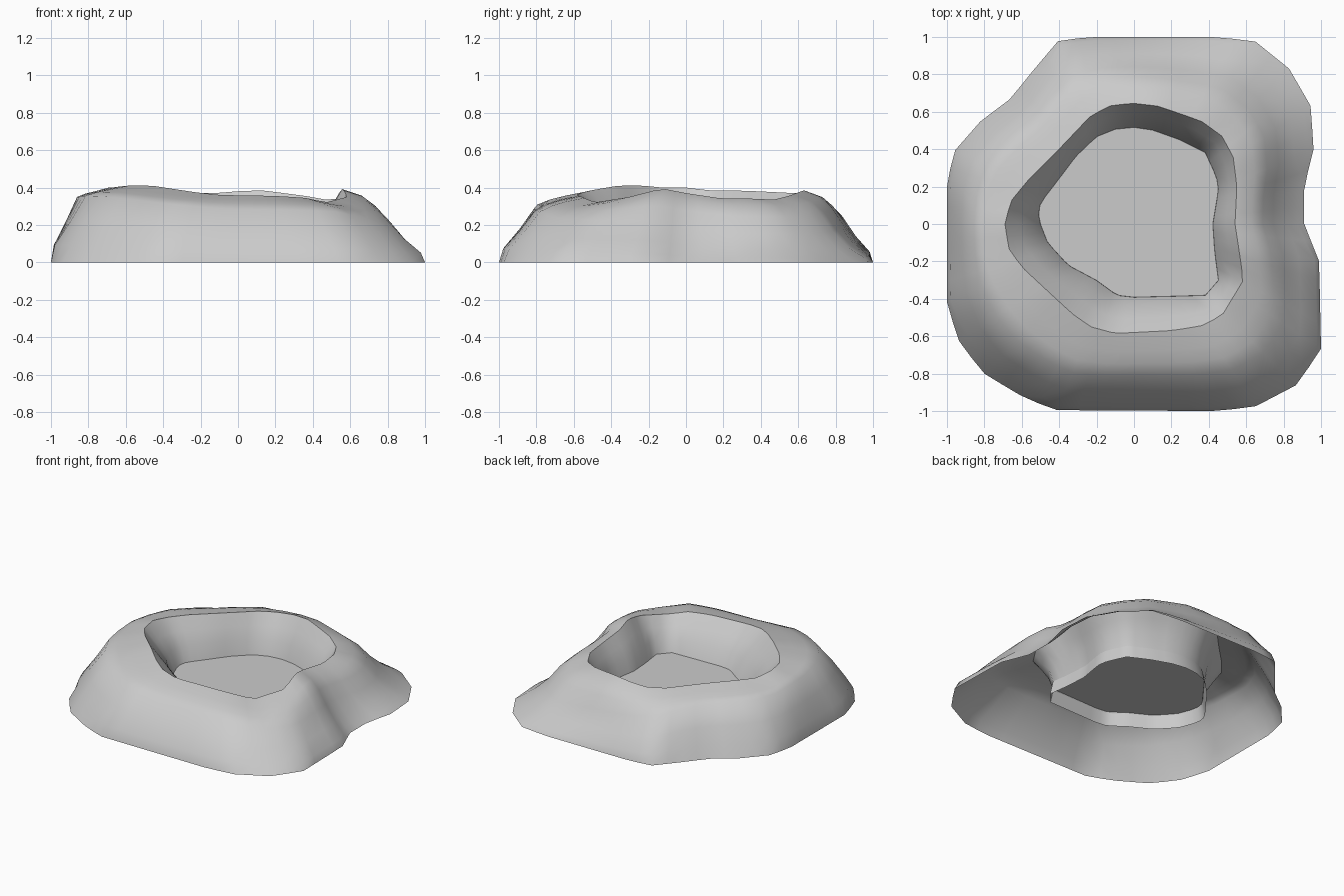
import bpy
import bmesh
import math
from mathutils import Vector

if "Cube" in bpy.data.objects:
    bpy.data.objects.remove(bpy.data.objects["Cube"])

SIDES = 64

# Plan outline of the foot of the mound
FOOT = [(1, -.67), (.99, -.2), (.91, 0), (.91, .2), (.96, .4), (.945, .63),
        (.83, .83), (.65, .975), (.45, 1), (-.2, 1), (-.4, .985), (-.54, .82),
        (-.66, .67), (-.82, .55), (-.96, .39), (-1, .22), (-1, -.43),
        (-.93, -.64), (-.8, -.8), (-.62, -.91), (-.43, -.995), (.45, -1),
        (.65, -.975), (.87, -.86)]
# Crest of the rim, with its uneven height
RIM = [(.55, .2, .34), (.53, .36, .34), (.47, .47, .335), (.36, .55, .355),
       (.13, .63, .385), (0, .645, .38), (-.12, .635, .37), (-.23, .58, .37),
       (-.42, .38, .38), (-.57, .23, .385), (-.66, .12, .385), (-.69, 0, .40),
       (-.67, -.13, .40), (-.6, -.23, .41), (-.46, -.36, .41),
       (-.33, -.48, .39), (-.23, -.55, .375), (-.1, -.585, .36),
       (.2, -.57, .355), (.36, -.545, .345), (.47, -.49, .32),
       (.585, -.3, .35), (.56, -.13, .395), (.54, 0, .37)]
# Plan outline of the pit floor
PIT = [(.42, 0), (.45, .18), (.44, .25), (.38, .38), (.24, .45), (.1, .5),
       (0, .515), (-.1, .505), (-.2, .465), (-.31, .36), (-.4, .24),
       (-.5, .11), (-.51, .03), (-.46, -.1), (-.35, -.22), (-.2, -.3),
       (-.09, -.38), (0, -.39), (.2, -.385), (.38, -.38), (.45, -.3),
       (.43, -.15)]
# Outer slope: inward fraction, height where it bulges, height where it sags
SLOPE = [(.1, .2, .07), (.25, .47, .21), (.45, .79, .45), (.6, .88, .72),
         (.76, .94, .9)]


def cross(a, b):
    return a.x * b.y - a.y * b.x


def sample(outline, z=None):
    """Resample an outline at evenly spaced directions about the centre."""
    pts = [Vector((p[0], p[1], p[2] if z is None else z)) for p in outline]
    ring = []
    for i in range(SIDES):
        a = 2 * math.pi * (i + .013) / SIDES
        d = Vector((math.cos(a), math.sin(a), 0))
        for p, q in zip(pts, pts[1:] + pts[:1]):
            if cross(p, d) >= 0 and cross(d, q) >= 0 and p.dot(d) > 0:
                t = cross(p, d) / (cross(p, d) - cross(q, d))
                ring.append(p.lerp(q, t))
                break
    return ring


def blend(a, b, t, tz):
    """Ring between two rings, with separate plan and height fractions."""
    out = []
    for p, q in zip(a, b):
        v = p.lerp(q, t)
        v.z = p.z + (q.z - p.z) * tz
        out.append(v)
    return out


def slope_ring(foot, rim, t, bulge, sag):
    """Ring on the outer slope, sagging towards the back right."""
    out = []
    for p, q in zip(foot, rim):
        a = math.atan2(p.y, p.x)
        w = max(0, math.cos(a - math.radians(35))) - .25 * max(0, -math.cos(a))
        steep = min(max((max(abs(p.x), abs(p.y)) - .93) / .06, 0), 1)
        v = p.lerp(q, t * (1 - .5 * steep) if t < .2 else t)
        v.z = q.z * min(bulge + (sag - bulge) * w, .96)
        out.append(v)
    return out


def scaled(ring, s):
    return [Vector((v.x * s, v.y * s, v.z)) for v in ring]


def loft(name, rings, mat, cap=False):
    bm = bmesh.new()
    loops = [[bm.verts.new(v) for v in r] for r in rings]
    for lo, hi in zip(loops, loops[1:]):
        for i in range(SIDES):
            j = (i + 1) % SIDES
            bm.faces.new((lo[i], lo[j], hi[j], hi[i]))
    if cap:
        bm.faces.new(loops[-1])
    mesh = bpy.data.meshes.new(name)
    bm.to_mesh(mesh)
    bm.free()
    mesh.materials.append(mat)
    obj = bpy.data.objects.new(name, mesh)
    bpy.context.collection.objects.link(obj)
    bpy.ops.object.select_all(action='DESELECT')
    obj.select_set(True)
    bpy.context.view_layer.objects.active = obj
    bpy.ops.object.shade_smooth_by_angle(angle=math.radians(45))
    return obj


stone = bpy.data.materials.new("grey_stone")
stone.diffuse_color = (.6, .6, .6, 1)
stone.use_nodes = True
stone.node_tree.nodes["Principled BSDF"].inputs["Base Color"].default_value = stone.diffuse_color

foot = sample(FOOT, 0)
rim = sample(RIM)
lip = sample(PIT, .09)

# Mound: outer slope, crest, then the inner wall, open underneath
outer = [slope_ring(foot, rim, *s) for s in SLOPE]
inner = [blend(rim, lip, .4, .3), blend(rim, lip, .75, .6)]
loft("crater_mound", [foot] + outer + [rim] + inner + [lip], stone)

# Pit floor: shallow plug with an open, slightly flared underside
loft("pit_floor", [scaled(sample(PIT, 0), 1.04), scaled(sample(PIT, .1), 1.003)],
     stone, cap=True)
